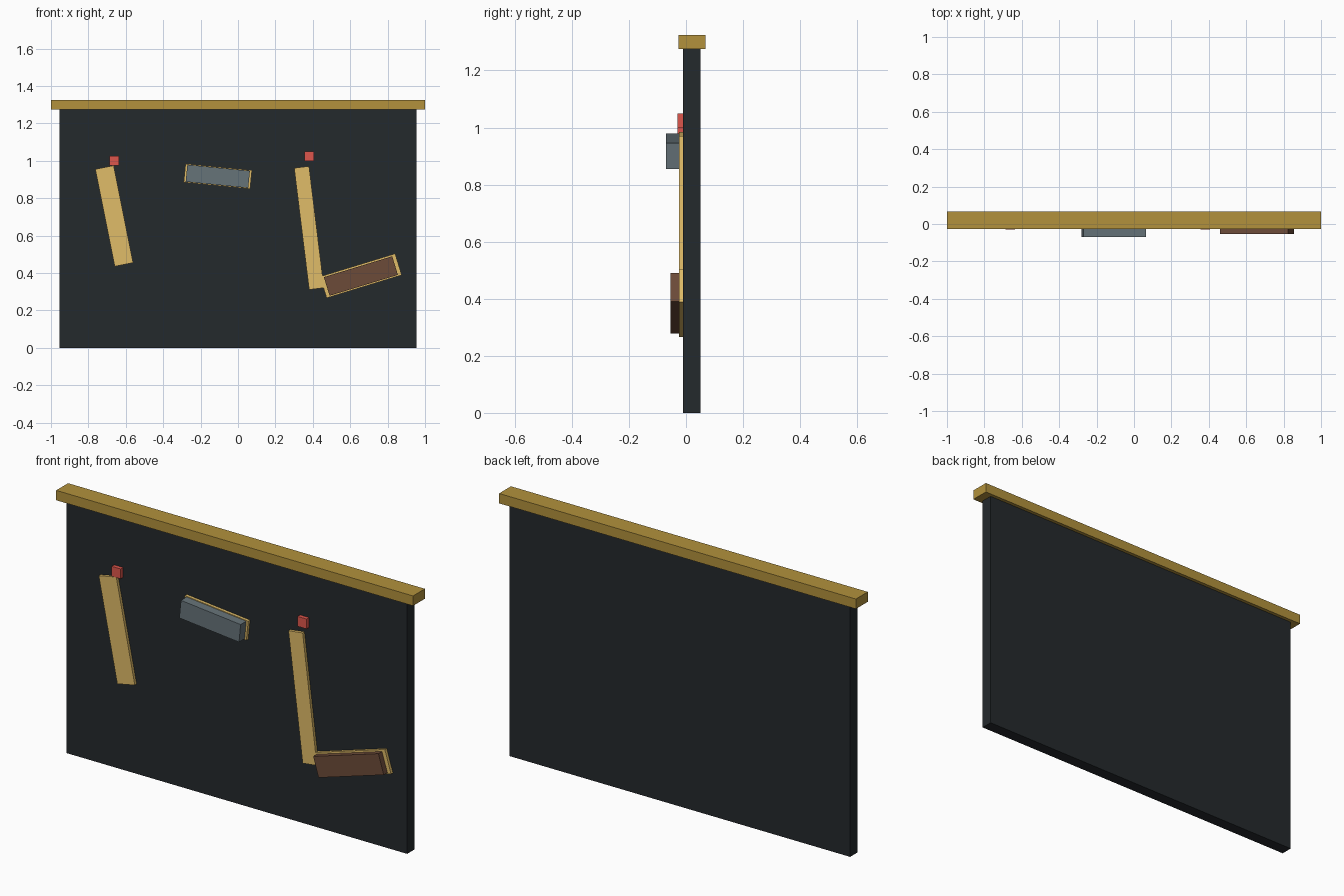
import bpy
from math import radians
from mathutils import Matrix, Vector

cube = bpy.data.objects.get("Cube")
if cube:
    bpy.data.objects.remove(cube, do_unlink=True)


def material(name, rgb):
    """Make a matte material from display colour values 0-255."""
    linear = [((c / 255 + 0.055) / 1.055) ** 2.4 for c in rgb]
    mat = bpy.data.materials.new(name)
    mat.use_nodes = True
    mat.diffuse_color = (*linear, 1)
    shader = mat.node_tree.nodes["Principled BSDF"]
    shader.inputs["Base Color"].default_value = (*linear, 1)
    shader.inputs["Roughness"].default_value = 0.8
    return mat


def slab(name, mat, x, z, length, height, front, back, tilt=0):
    """Box facing -y, centred at (x, z), turned counterclockwise as seen from the front."""
    bpy.ops.mesh.primitive_cube_add(size=1)
    obj = bpy.context.object
    obj.name = name
    size = Matrix.Diagonal((length, back - front, height, 1))
    turn = Matrix.Rotation(radians(-tilt), 4, "Y")
    obj.data.transform(turn @ size)
    obj.location = Vector((x, (front + back) / 2, z))
    obj.data.materials.append(mat)
    return obj


slate = material("slate", (36, 41, 44))
oak = material("oak", (178, 145, 60))
pale_wood = material("pale_wood", (224, 188, 104))
steel = material("steel", (102, 115, 121))
leather = material("leather", (108, 75, 57))
red = material("red", (222, 86, 76))

FACE = -0.01      # front of the board
PLATE = -0.025    # front of the thin wooden pieces

# Board and top rail
slab("board", slate, 0, 0.64, 1.91, 1.28, FACE, 0.05)
slab("top_rail", oak, 0, 1.30, 2.0, 0.05, -0.027, 0.068)

# Leaning wooden strips
slab("right_strip", pale_wood, -0.662, 0.705, 0.10, 0.53, PLATE, FACE, 11.3)
slab("left_strip", pale_wood, 0.38, 0.641, 0.08, 0.655, PLATE, FACE, 7)

# Red markers above the strips
for side, x, z in (("right", -0.662, 1.0), ("left", 0.38, 1.025)):
    slab(side + "_marker", red, x, z, 0.05, 0.05, -0.03, FACE)

# Tilted blocks on their backing plates
slab("middle_plate", pale_wood, -0.108, 0.917, 0.357, 0.10, PLATE, FACE, -5.7)
slab("middle_block", steel, -0.108, 0.917, 0.336, 0.092, -0.07, PLATE, -5.7)
slab("lower_plate", pale_wood, 0.657, 0.385, 0.42, 0.12, PLATE, FACE, 17)
slab("lower_block", leather, 0.657, 0.384, 0.382, 0.104, -0.054, PLATE, 17)
